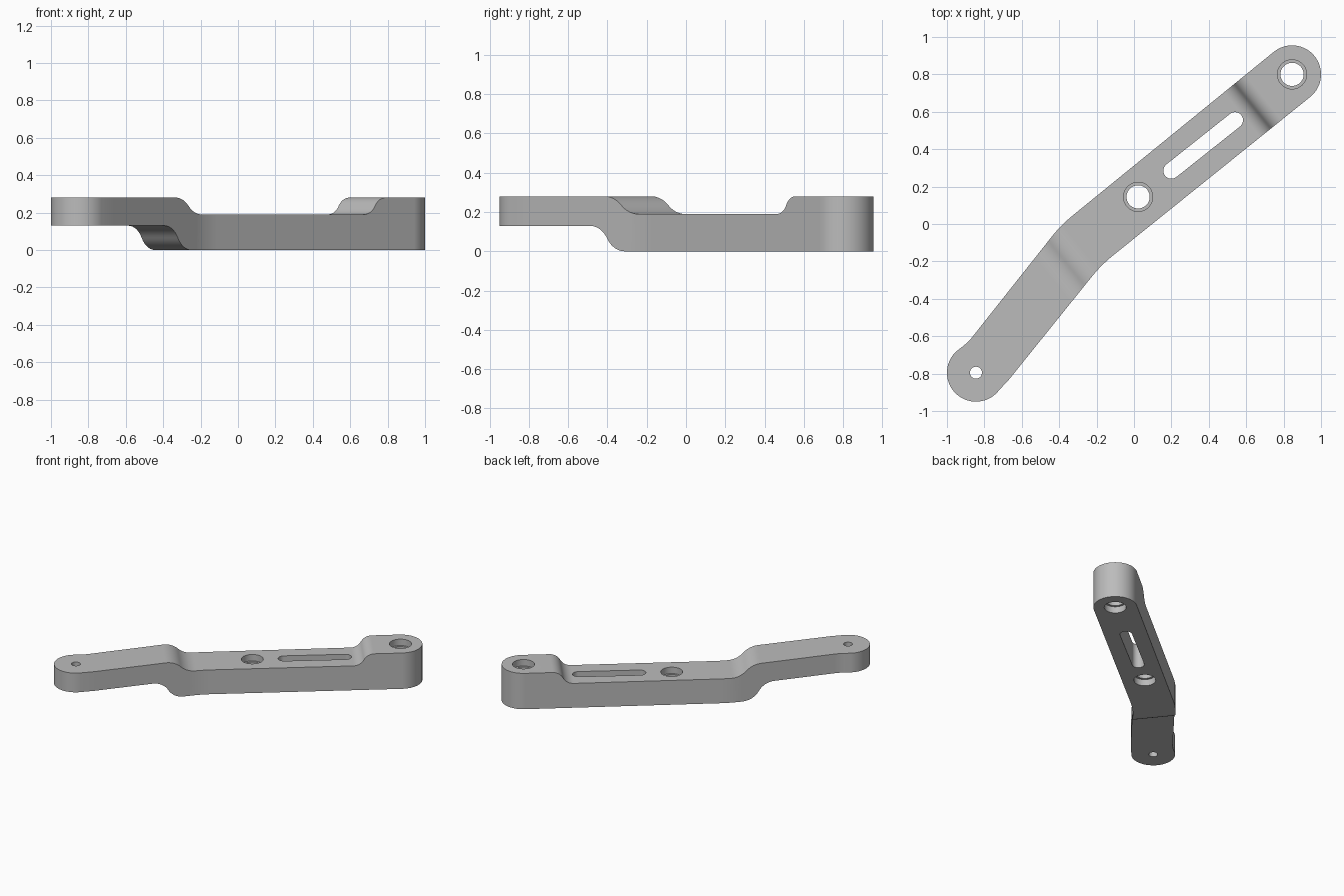
import bpy, bmesh, math
from mathutils import Vector, Matrix

cube = bpy.data.objects.get("Cube")
if cube:
    bpy.data.objects.remove(cube, do_unlink=True)

BEAM_ANGLE = math.radians(39)
TOP, WAIST, ARM_BOTTOM = 0.28, 0.19, 0.13
HEAD, PIVOT, TIP = Vector((0.845, 0.80)), Vector((0.022, 0.145)), Vector((-0.845, -0.795))
END_RADIUS = 0.155

grey = bpy.data.materials.new("plain grey")
grey.use_nodes = True
grey.diffuse_color = (0.5, 0.5, 0.5, 1)
grey.node_tree.nodes["Principled BSDF"].inputs["Base Color"].default_value = (0.5, 0.5, 0.5, 1)


def prism(name, points, low, high, matrix=Matrix()):
    """Extrude a closed 2D outline from low to high."""
    bm = bmesh.new()
    face = bm.faces.new([bm.verts.new((p[0], p[1], low)) for p in points])
    new = bmesh.ops.extrude_face_region(bm, geom=[face])["geom"]
    bmesh.ops.translate(bm, vec=(0, 0, high - low),
                        verts=[e for e in new if isinstance(e, bmesh.types.BMVert)])
    bm.transform(matrix)
    bmesh.ops.recalc_face_normals(bm, faces=bm.faces)
    mesh = bpy.data.meshes.new(name)
    bm.to_mesh(mesh)
    bm.free()
    mesh.materials.append(grey)
    obj = bpy.data.objects.new(name, mesh)
    bpy.context.collection.objects.link(obj)
    return obj


def arc(center, radius, start, end, steps=32):
    angles = [math.radians(start + (end - start) * i / steps) for i in range(steps + 1)]
    return [center + radius * Vector((math.cos(a), math.sin(a))) for a in angles]


def circle(center, radius):
    return arc(center, radius, 0, 360, 48)[:-1]


def rounded(before, corner, after, reach, steps=8):
    """Blend two straight edges around a corner."""
    a = corner + (before - corner).normalized() * reach
    b = corner + (after - corner).normalized() * reach
    return [a.lerp(corner, i / steps).lerp(corner.lerp(b, i / steps), i / steps)
            for i in range(steps + 1)]


def s_step(start, end, steps=10):
    """Two equal tangent arcs joining two levels."""
    run, rise = end[0] - start[0], end[1] - start[1]
    sweep = 2 * math.atan(abs(rise / run))
    radius = run / (2 * math.sin(sweep))
    half = []
    for i in range(steps + 1):
        t = sweep * i / steps
        half.append((radius * math.sin(t),
                     math.copysign(abs(radius) * (1 - math.cos(t)), rise)))
    return ([(start[0] + x, start[1] + y) for x, y in half]
            + [(end[0] - x, end[1] - y) for x, y in reversed(half[:-1])])


def boolean(target, cutter, operation):
    mod = target.modifiers.new(operation.lower(), "BOOLEAN")
    mod.object, mod.operation, mod.solver = cutter, operation, "EXACT"
    bpy.context.view_layer.objects.active = target
    bpy.ops.object.modifier_apply(modifier=mod.name)
    bpy.data.objects.remove(cutter, do_unlink=True)


# Bent plan outline with round ends
inner_bend, outer_bend = Vector((-0.175, -0.219)), Vector((-0.39, -0.005))
inner_neck, outer_neck = Vector((-0.667, -0.83)), Vector((-0.885, -0.63))
head_arc = arc(HEAD, END_RADIUS, -51, 129)
tip_arc = arc(TIP, END_RADIUS, 134, 323)
outline = (rounded(inner_neck, inner_bend, head_arc[0], 0.08) + head_arc
           + rounded(head_arc[-1], outer_bend, outer_neck, 0.08)
           + rounded(outer_bend, outer_neck, tip_arc[0], 0.035) + tip_arc + [inner_neck])
arm = prism("lever_arm", outline, -0.1, 0.5)

# Stepped side profile, swept across the beam
profile = ([(-1.6, TOP)] + s_step((-0.52, TOP), (-0.305, WAIST))
           + s_step((0.815, WAIST), (0.965, TOP)) + [(1.6, TOP), (1.6, 0)]
           + s_step((-0.39, 0), (-0.615, ARM_BOTTOM)) + [(-1.6, ARM_BOTTOM)])
sweep = Matrix.Rotation(BEAM_ANGLE, 4, "Z") @ Matrix.Rotation(math.pi / 2, 4, "X")
boolean(arm, prism("side_profile", profile, -1, 1, sweep), "INTERSECT")

# Through holes with a wider recess at both mouths
for center, height in ((HEAD, TOP), (PIVOT, WAIST)):
    boolean(arm, prism("bore", circle(center, 0.062), -0.2, 0.6), "DIFFERENCE")
    boolean(arm, prism("lower_recess", circle(center, 0.078), -0.2, 0.05), "DIFFERENCE")
    boolean(arm, prism("upper_recess", circle(center, 0.078), height - 0.05, 0.6), "DIFFERENCE")
boolean(arm, prism("tip_hole", circle(TIP, 0.032), -0.2, 0.6), "DIFFERENCE")

# Long slot between the two bores
slot = (arc(Vector((0.54, 0.555)), 0.043, -51, 129, 16)
        + arc(Vector((0.2, 0.285)), 0.043, 129, 309, 16))
boolean(arm, prism("slot", slot, -0.2, 0.6), "DIFFERENCE")

# Smooth curves, crisp edges
bpy.ops.object.select_all(action="DESELECT")
arm.select_set(True)
bpy.context.view_layer.objects.active = arm
bpy.ops.object.shade_smooth_by_angle(angle=math.radians(30))
weighted = arm.modifiers.new("weighted normals", "WEIGHTED_NORMAL")
weighted.keep_sharp = True
